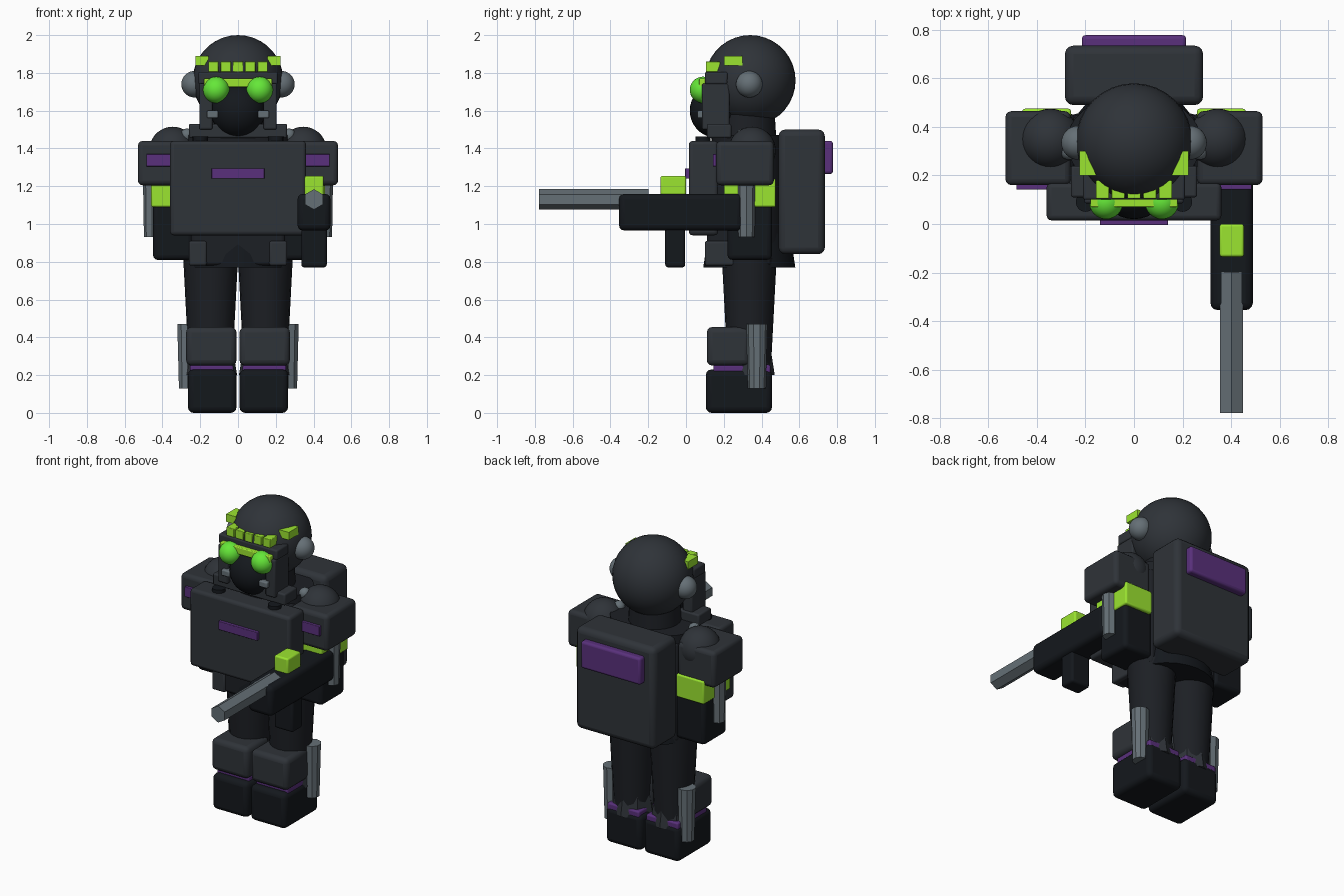
import bpy, math
from mathutils import Vector

if "Cube" in bpy.data.objects:
    bpy.data.objects.remove(bpy.data.objects["Cube"])


def material(name, r, g, b):
    m = bpy.data.materials.new(name)
    m.diffuse_color = (r, g, b, 1)
    m.use_nodes = True
    m.node_tree.nodes["Principled BSDF"].inputs["Base Color"].default_value = m.diffuse_color
    return m


BLACK = material("black", 0.007, 0.009, 0.012)
DARK = material("dark", 0.012, 0.014, 0.018)
ARMOUR = material("armour", 0.028, 0.033, 0.040)
STEEL = material("steel", 0.13, 0.16, 0.18)
PURPLE = material("purple", 0.10, 0.03, 0.20)
LIME = material("lime", 0.33, 0.78, 0.03)
LENS = material("lens", 0.13, 0.80, 0.04)


def finish(name, mat, smooth=True):
    ob = bpy.context.object
    ob.name = name
    ob.data.materials.append(mat)
    if smooth:
        bpy.ops.object.shade_smooth_by_angle(angle=math.radians(35))
    return ob


def box(name, xs, ys, zs, mat, bevel=0.02):
    """Bevelled box given by its extents on each axis."""
    lo, hi = zip(*(sorted(p) for p in (xs, ys, zs)))
    size = Vector(hi) - Vector(lo)
    bpy.ops.mesh.primitive_cube_add(size=1, location=(Vector(lo) + Vector(hi)) / 2)
    bpy.context.object.scale = size
    bpy.ops.object.transform_apply(location=False, rotation=False, scale=True)
    if bevel:
        mod = bpy.context.object.modifiers.new("bevel", 'BEVEL')
        mod.width = min(bevel, min(size) * 0.4)
        mod.segments = 3
    return finish(name, mat)


def ball(name, loc, r, mat, scale=(1, 1, 1)):
    bpy.ops.mesh.primitive_uv_sphere_add(segments=32, ring_count=18, radius=r, location=loc)
    bpy.context.object.scale = scale
    return finish(name, mat)


def tube(name, loc, r1, r2, z0, z1, mat, sides=24, scale=(1, 1, 1)):
    """Upright tapered cylinder from z0 (radius r1) to z1 (radius r2)."""
    bpy.ops.mesh.primitive_cone_add(vertices=sides, radius1=r1, radius2=r2, depth=z1 - z0,
                                    location=(loc[0], loc[1], (z0 + z1) / 2))
    bpy.context.object.scale = scale
    return finish(name, mat)


def sx(s, a, b):
    return (s * a, s * b)


# Head and face
ball("helmet", (0, 0.34, 1.76), 0.24, ARMOUR)
ball("mask", (0, 0.165, 1.60), 0.145, BLACK)
box("brow_bar", (-0.21, 0.21), (0.10, 0.22), (1.74, 1.805), ARMOUR, 0.01)
box("goggle_strap", (-0.18, 0.18), (0.07, 0.12), (1.725, 1.77), LIME, 0.005)
for i in range(5):
    x = (i - 2) * 0.065
    box("visor_light", (x - 0.027, x + 0.027), (0.105, 0.18), (1.805, 1.86), LIME, 0.004)

# Neck and collar
tube("neck", (0, 0.32), 0.16, 0.15, 1.42, 1.58, DARK)
box("collar", (-0.26, 0.26), (0.11, 0.24), (1.455, 1.53), ARMOUR, 0.01)

# Torso
tube("torso", (0, 0.335), 0.265, 0.28, 0.84, 1.47, DARK, 24, (1, 0.72, 1))
tube("skirt", (0, 0.335), 0.265, 0.235, 0.77, 0.95, BLACK, 24, (1, 0.92, 1))
box("waist", (-0.25, 0.25), (0.11, 0.45), (0.78, 1.42), DARK)
box("chest_plate", (-0.36, 0.36), (0.015, 0.17), (0.94, 1.44), ARMOUR, 0.02)
box("chest_stripe", (-0.14, 0.14), (-0.005, 0.03), (1.24, 1.295), PURPLE, 0.004)

# Backpack
box("backpack", (-0.285, 0.285), (0.49, 0.735), (0.84, 1.50), ARMOUR, 0.035)
box("backpack_panel", (-0.215, 0.215), (0.72, 0.778), (1.265, 1.44), PURPLE, 0.015)

# Mirrored parts
for s in (-1, 1):
    # Face details
    ball("ear_cup", (s * 0.23, 0.335, 1.74), 0.07, STEEL)
    ball("goggle_lens", (s * 0.115, 0.09, 1.71), 0.07, LENS)
    box("cheek_guard", sx(s, 0.135, 0.205), (0.085, 0.23), (1.50, 1.745), ARMOUR, 0.01)
    box("mask_vent", sx(s, 0.105, 0.165), (0.06, 0.12), (1.56, 1.60), STEEL, 0.008)
    fin = box("helmet_fin", sx(s, 0.155, 0.225), (0.20, 0.30), (1.84, 1.89), LIME, 0)
    for v in fin.data.vertices:
        if v.co.y > 0 and v.co.x * s < 0:
            v.co.x += s * 0.045
    tube("chest_bolt", (s * 0.2, 0.09), 0.04, 0.04, 1.43, 1.462, BLACK, 16)
    ball("neck_joint", (s * 0.27, 0.3, 1.47), 0.035, STEEL)

    # Arm
    ball("shoulder_ball", (s * 0.345, 0.35, 1.39), 0.125, ARMOUR)
    box("shoulder_pad", sx(s, 0.26, 0.53), (0.16, 0.465), (1.205, 1.44), ARMOUR, 0.025)
    box("shoulder_stripe", sx(s, 0.29, 0.485), (0.142, 0.18), (1.305, 1.37), PURPLE, 0.004)
    box("arm_band", sx(s, 0.26, 0.46), (0.20, 0.475), (1.09, 1.24), LIME, 0.01)
    box("forearm", sx(s, 0.24, 0.45), (0.22, 0.455), (0.81, 1.12), BLACK, 0.025)
    tube("arm_canister", (s * 0.455, 0.32), 0.043, 0.048, 0.93, 1.24, STEEL, 8)

    # Leg
    box("hip_pouch", sx(s, 0.165, 0.26), (0.10, 0.26), (0.78, 0.91), ARMOUR, 0.012)
    tube("leg", (s * 0.145, 0.335), 0.11, 0.145, 0.15, 0.82, DARK, 20)
    tube("gaiter", (s * 0.14, 0.335), 0.135, 0.10, 0.2, 0.42, ARMOUR, 8)
    box("knee_pad", sx(s, 0.008, 0.275), (0.11, 0.34), (0.25, 0.455), ARMOUR, 0.03)
    box("ankle_band", sx(s, 0.025, 0.255), (0.145, 0.447), (0.205, 0.255), PURPLE, 0.01)
    box("boot", sx(s, 0.008, 0.265), (0.105, 0.455), (0, 0.23), BLACK, 0.03)
    tube("leg_canister", (s * 0.268, 0.375), 0.047, 0.056, 0.13, 0.47, STEEL, 10)

# Rifle held on the right
box("rifle_body", (0.315, 0.49), (-0.355, 0.30), (0.965, 1.16), BLACK, 0.03)
box("rifle_magazine", (0.335, 0.47), (-0.11, -0.005), (0.77, 1.0), BLACK, 0.015)
box("rifle_sight", (0.353, 0.453), (-0.135, 0.0), (1.15, 1.255), LIME, 0.01)
bpy.ops.mesh.primitive_cylinder_add(vertices=6, radius=0.054, depth=0.58,
                                    location=(0.402, -0.488, 1.13),
                                    rotation=(math.radians(90), 0, 0))
finish("rifle_barrel", STEEL, False)
